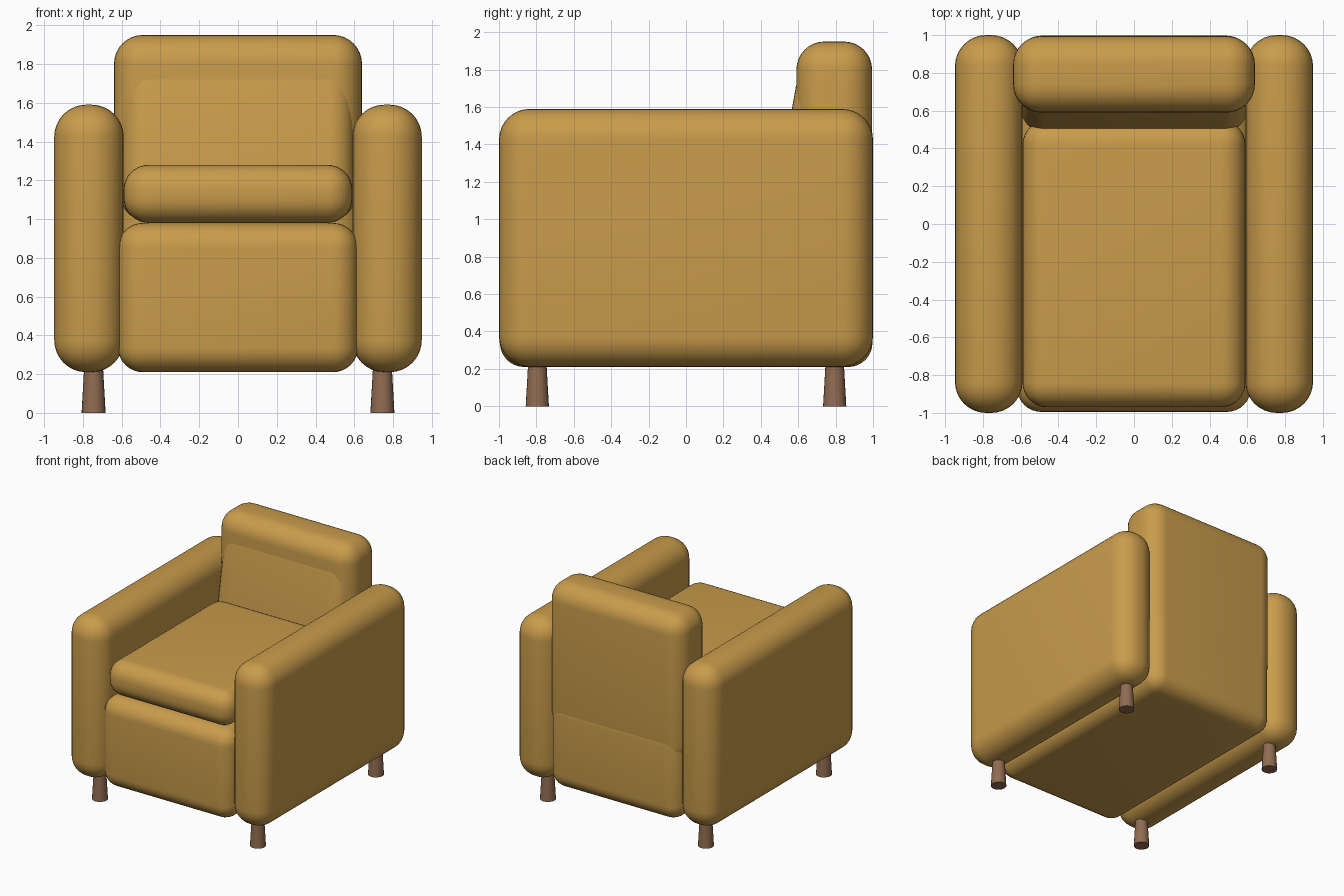
import bpy, math

if "Cube" in bpy.data.objects:
    bpy.data.objects.remove(bpy.data.objects["Cube"])


def material(name, rgb):
    m = bpy.data.materials.new(name)
    m.diffuse_color = (*rgb, 1)
    m.use_nodes = True
    m.node_tree.nodes["Principled BSDF"].inputs["Base Color"].default_value = m.diffuse_color
    return m


FABRIC = material("mustard_fabric", (0.58, 0.33, 0.07))
WOOD = material("brown_wood", (0.28, 0.15, 0.085))


def smooth(obj):
    bpy.ops.object.select_all(action='DESELECT')
    obj.select_set(True)
    bpy.context.view_layer.objects.active = obj
    bpy.ops.object.shade_smooth_by_angle(angle=math.radians(35))


def padded_box(name, x, y, z, radius, tilt=0):
    """Upholstered block spanning the given ranges, with rounded edges."""
    spans = (x, y, z)
    bpy.ops.mesh.primitive_cube_add(size=1, location=[(a + b) / 2 for a, b in spans])
    obj = bpy.context.object
    obj.name = name
    obj.scale = [b - a for a, b in spans]
    bpy.ops.object.transform_apply(location=False, rotation=False, scale=True)
    obj.rotation_euler.x = tilt
    bevel = obj.modifiers.new("rounding", 'BEVEL')
    bevel.width = radius
    bevel.segments = 8
    bevel.limit_method = 'NONE'
    bpy.ops.object.modifier_apply(modifier=bevel.name)
    obj.data.materials.append(FABRIC)
    smooth(obj)
    return obj


# Upholstered body
padded_box("base", (-0.62, 0.62), (-0.995, 0.997), (0.21, 0.98), 0.13)
padded_box("seat_cushion", (-0.59, 0.59), (-0.97, 0.55), (0.98, 1.28), 0.13)
padded_box("backrest", (-0.64, 0.64), (0.59, 0.995), (0.70, 1.95), 0.15)

# Back cushion, leaning into the backrest
padded_box("back_cushion", (-0.60, 0.60), (0.535, 0.835), (0.98, 1.82), 0.13,
           tilt=math.radians(-10))

for side, sx in (("left", -1), ("right", 1)):
    # Armrests
    padded_box(side + "_armrest", sorted((sx * 0.59, sx * 0.948)), (-1, 1), (0.21, 1.59), 0.165)
    # Legs, wider at the floor
    for end, sy in (("front", -1), ("back", 1)):
        bpy.ops.mesh.primitive_cone_add(vertices=24, radius1=0.062, radius2=0.049, depth=0.23,
                                        location=(sx * 0.745, sy * 0.795, 0.115))
        leg = bpy.context.object
        leg.name = f"{end}_{side}_leg"
        leg.data.materials.append(WOOD)
        smooth(leg)
